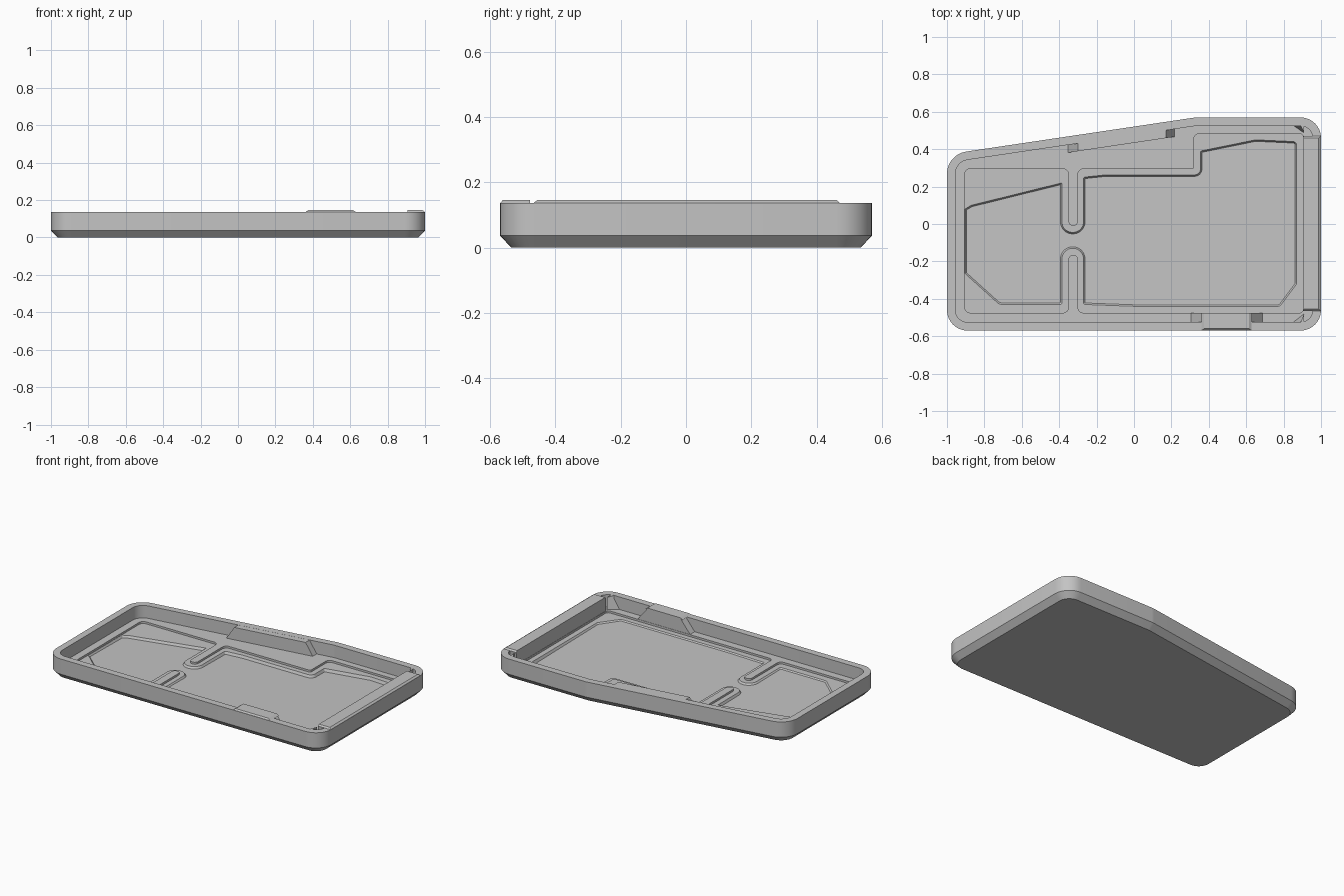
import bpy, bmesh, math
from mathutils import Vector, Matrix

cube = bpy.data.objects.get("Cube")
if cube:
    bpy.data.objects.remove(cube, do_unlink=True)

grey = bpy.data.materials.new("plain grey")
grey.use_nodes = True
COLOUR = (0.55, 0.55, 0.55, 1)
grey.diffuse_color = COLOUR
grey.node_tree.nodes["Principled BSDF"].inputs["Base Color"].default_value = COLOUR


def outline(corners, inset=0.0, steps=8):
    """Rounded counter-clockwise polygon from (x, y, radius), moved inward by inset."""
    pts, n = [], len(corners)
    for i, (x, y, r) in enumerate(corners):
        p = Vector((x, y))
        a = (p - Vector(corners[i - 1][:2])).normalized()
        b = (Vector(corners[(i + 1) % n][:2]) - p).normalized()
        na, nb = Vector((-a.y, a.x)), Vector((-b.y, b.x))
        p = p + (na + nb) * inset / (1 + na.dot(nb))
        turn = math.atan2(a.x * b.y - a.y * b.x, a.dot(b))
        side = 1 if turn > 0 else -1
        r = max(r - side * inset, 0.004)
        start = p - a * r * math.tan(abs(turn) / 2)
        centre = start + na * r * side
        for k in range(steps + 1):
            pts.append(centre + Matrix.Rotation(turn * k / steps, 2) @ (start - centre))
    return pts


def loft(name, rings):
    """Closed solid through rings of (points, height); height may depend on y."""
    bm = bmesh.new()
    loops = []
    for pts, z in rings:
        loops.append([bm.verts.new((p[0], p[1], z(p[1]) if callable(z) else z)) for p in pts])
    bm.faces.new(list(reversed(loops[0])))
    bm.faces.new(loops[-1])
    for low, high in zip(loops, loops[1:]):
        for i in range(len(low)):
            j = (i + 1) % len(low)
            bm.faces.new((low[i], low[j], high[j], high[i]))
    bmesh.ops.recalc_face_normals(bm, faces=bm.faces)
    mesh = bpy.data.meshes.new(name)
    bm.to_mesh(mesh)
    bm.free()
    mesh.materials.append(grey)
    ob = bpy.data.objects.new(name, mesh)
    bpy.context.collection.objects.link(ob)
    return ob


def activate(ob):
    bpy.ops.object.select_all(action='DESELECT')
    ob.select_set(True)
    bpy.context.view_layer.objects.active = ob


def carve(body, cutter):
    cutter.hide_render = True
    activate(body)
    mod = body.modifiers.new("carve", 'BOOLEAN')
    mod.operation, mod.solver, mod.object = 'DIFFERENCE', 'EXACT', cutter
    bpy.ops.object.modifier_apply(modifier=mod.name)
    bpy.data.objects.remove(cutter, do_unlink=True)


def box(x0, x1, y0, y1, slope=0.0):
    return [(x0, y0 + slope * x0), (x1, y0 + slope * x1),
            (x1, y1 + slope * x1), (x0, y1 + slope * x0)]


RIM, LEDGE, SHELF, ABOVE = 0.137, 0.055, 0.042, 0.2

# Outer shell with chamfered foot
shell = [(-1, -0.57, 0.11), (1, -0.57, 0.11), (1, 0.57, 0.11),
         (0.33, 0.57, 0.12), (-1, 0.372, 0.12)]
tray = loft("tray", [(outline(shell, 0.035), 0), (outline(shell), 0.037), (outline(shell), RIM)])

# Main recess inside the rim
carve(tray, loft("recess", [(outline(shell, 0.045), LEDGE), (outline(shell, 0.045), ABOVE)]))

# Step below the ledge, leaving two baffles standing
step = [(-0.905, -0.475, 0.03), (-0.35, -0.475, 0.03), (-0.35, -0.165, 0.024),
        (-0.30, -0.165, 0.024), (-0.30, -0.475, 0.03), (0.905, -0.475, 0.02),
        (0.905, 0.483, 0.02), (0.32, 0.483, 0.03), (0.32, 0.295, 0.01),
        (-0.30, 0.295, 0.03), (-0.30, -0.01, 0.024), (-0.35, -0.01, 0.024),
        (-0.35, 0.295, 0.03), (-0.905, 0.295, 0.03)]
carve(tray, loft("step", [(outline(step), SHELF), (outline(step), ABOVE)]))

# Shallow basin with sloped sides and a gently tilted floor
basin = [(-0.903, -0.265, 0.005), (-0.72, -0.43, 0.04), (-0.385, -0.43, 0.01),
         (-0.385, -0.13, 0.056), (-0.27, -0.13, 0.056), (-0.27, -0.43, 0.01),
         (0, -0.44, 0.01), (0.78, -0.44, 0.02), (0.87, -0.32, 0.02),
         (0.87, 0.44, 0.02), (0.65, 0.45, 0.02), (0.355, 0.39, 0.01),
         (0.355, 0.263, 0.03), (-0.15, 0.263, 0.02), (-0.27, 0.25, 0.01),
         (-0.27, -0.045, 0.056), (-0.385, -0.045, 0.056), (-0.385, 0.22, 0.005),
         (-0.87, 0.1, 0.005), (-0.903, 0.08, 0.005)]
carve(tray, loft("basin", [(outline(basin, 0.008), lambda y: 0.029 - 0.014 * y),
                           (outline(basin), SHELF), (outline(basin), ABOVE)]))

# Raised bar filling the right-hand end wall
end_bar = loft("end_bar", [
    (box(0.907, 0.999, -0.46, 0.46), 0.04),
    (box(0.907, 0.999, -0.465, 0.47), RIM),
    (box(0.907, 0.987, -0.455, 0.46), 0.146)])

# Front catch: ramped rib inside the wall and a raised tab over the rim
front_rib = loft("front_rib", [
    (box(0.30, 0.69, -0.54, -0.477), 0.05),
    (box(0.37, 0.62, -0.54, -0.477), RIM - 0.0005)])
front_tab = loft("front_tab", [
    (box(0.36, 0.63, -0.569, -0.477), RIM - 0.001),
    (box(0.375, 0.615, -0.56, -0.477), 0.146)])

# Ramped rib following the slanted back wall
back_rib = loft("back_rib", [
    (box(-0.355, 0.22, 0.434, 0.49, 0.149), 0.05),
    (box(-0.30, 0.17, 0.434, 0.49, 0.149), RIM - 0.0005)])

# Small gussets in the two right-hand corners
gussets = []
for label, s, near, far in (("front", -1, 0.477, 0.54), ("back", 1, 0.484, 0.54)):
    gussets.append(loft(label + "_corner_gusset", [
        ([(0.83, s * far), (0.91, s * far), (0.91, s * near)], 0.05),
        ([(0.885, s * far), (0.91, s * far), (0.91, s * near)], RIM - 0.0005)]))

# Smooth rounded corners, crisp edges elsewhere
for ob in [tray, end_bar, front_rib, front_tab, back_rib] + gussets:
    activate(ob)
    bpy.ops.object.shade_smooth_by_angle(angle=math.radians(25))
